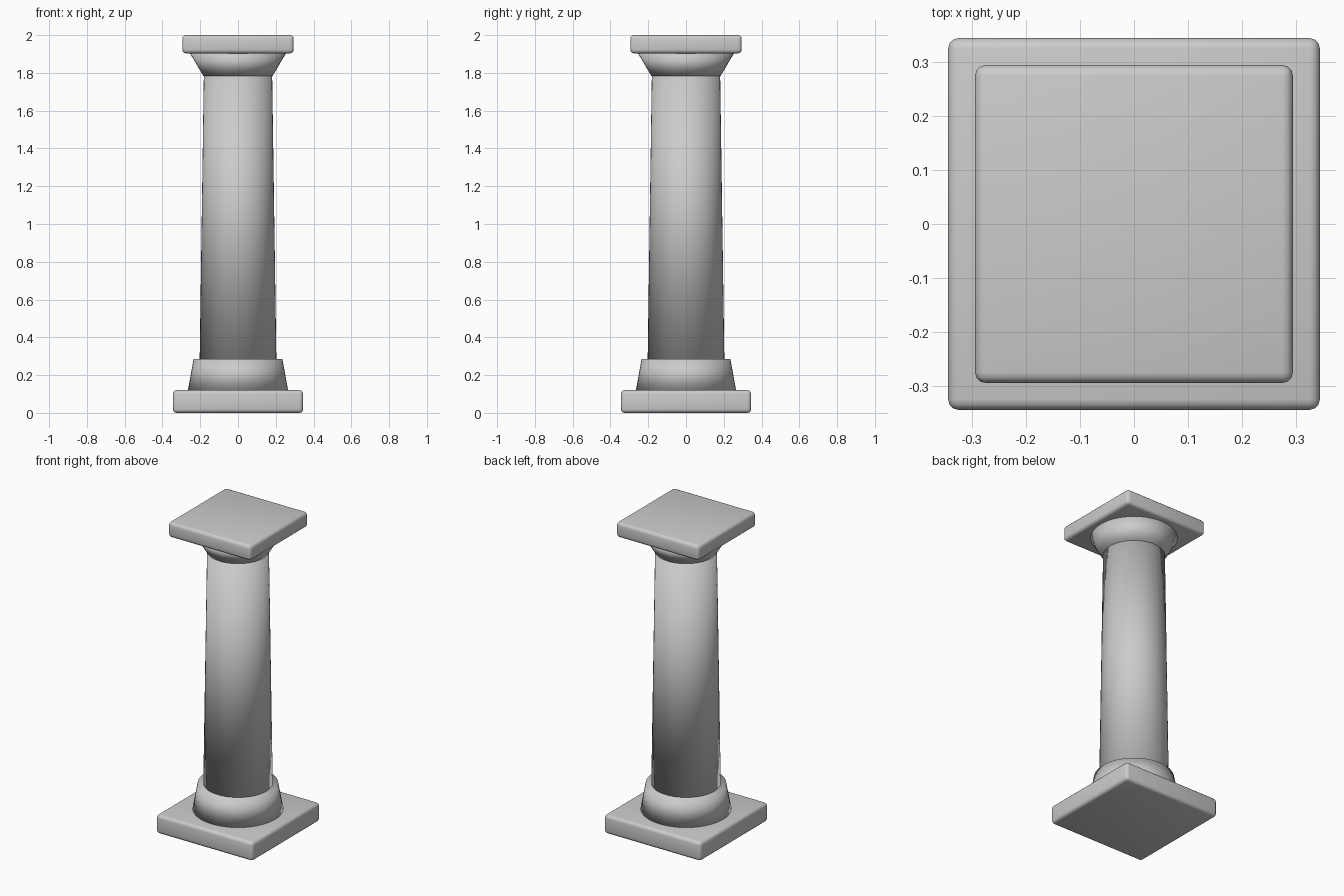
import bpy

if "Cube" in bpy.data.objects:
    bpy.data.objects.remove(bpy.data.objects["Cube"])

stone = bpy.data.materials.new("light_stone")
stone.diffuse_color = (0.6, 0.6, 0.6, 1)
stone.use_nodes = True
stone.node_tree.nodes["Principled BSDF"].inputs["Base Color"].default_value = stone.diffuse_color


def finish(name):
    ob = bpy.context.object
    ob.name = name
    ob.data.materials.append(stone)
    bpy.ops.object.shade_smooth()
    return ob


def slab(name, half, z0, z1):
    # square slab with softly rounded edges
    bpy.ops.mesh.primitive_cube_add(size=1, location=(0, 0, (z0 + z1) / 2))
    bpy.context.object.scale = (half * 2, half * 2, z1 - z0)
    bpy.ops.object.transform_apply(location=False, rotation=False, scale=True)
    ob = finish(name)
    bev = ob.modifiers.new("rounded_edges", 'BEVEL')
    bev.width = 0.02
    bev.segments = 3


def drum(name, r0, r1, z0, z1):
    # tapered round section, fully smooth including its caps
    bpy.ops.mesh.primitive_cone_add(vertices=48, radius1=r0, radius2=r1,
                                    depth=z1 - z0, location=(0, 0, (z0 + z1) / 2))
    finish(name)


slab("base_plinth", 0.345, 0.0, 0.121)
drum("base_ring", 0.265, 0.235, 0.121, 0.286)
drum("shaft", 0.203, 0.181, 0.286, 1.783)
drum("capital_flare", 0.183, 0.255, 1.783, 1.905)
slab("top_slab", 0.295, 1.903, 2.0)
